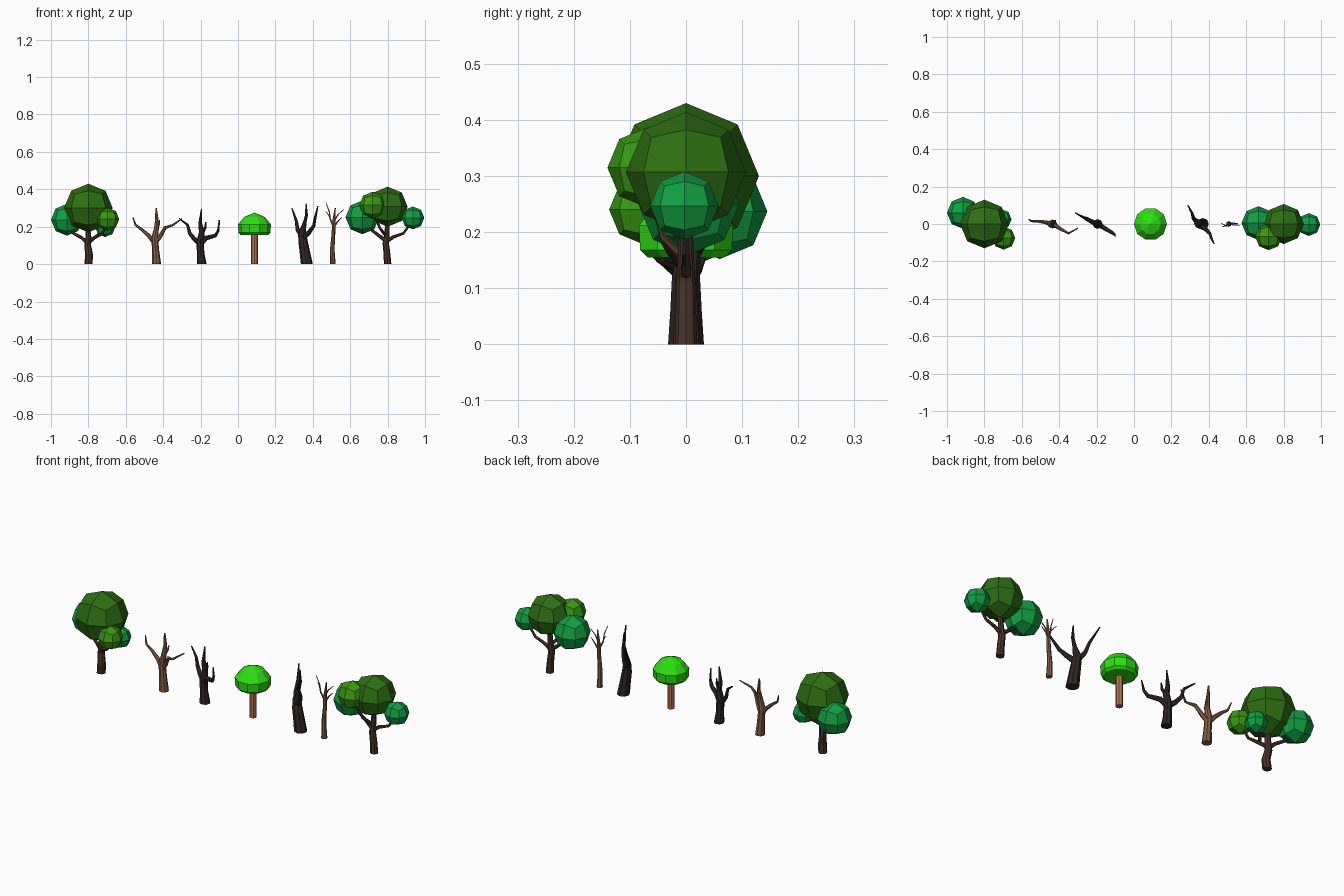
import bpy, bmesh, math
from mathutils import Vector


def mat(name, rgb):
    m = bpy.data.materials.new(name)
    m.diffuse_color = (*rgb, 1)
    return m


DARK = mat("dark_leaf", (0.026, 0.16, 0.006))
TEAL = mat("blue_green_leaf", (0.005, 0.35, 0.055))
LIGHT = mat("light_leaf", (0.04, 0.32, 0.005))
BRIGHT = mat("bright_leaf", (0.025, 0.75, 0.005))
BARK = mat("bark", (0.068, 0.033, 0.021))
BLACK = mat("dark_bark", (0.03, 0.02, 0.017))
BROWN = mat("brown_bark", (0.23, 0.11, 0.058))
ORANGE = mat("orange_bark", (0.5, 0.18, 0.08))


def finish(name, bm, m):
    bmesh.ops.recalc_face_normals(bm, faces=bm.faces)
    me = bpy.data.meshes.new(name)
    bm.to_mesh(me)
    bm.free()
    me.materials.append(m)
    ob = bpy.data.objects.new(name, me)
    bpy.context.collection.objects.link(ob)
    return ob


def leaf_ball(name, centre, r, m):
    """Cube divided once and rounded to a sphere."""
    bm = bmesh.new()
    bmesh.ops.create_cube(bm, size=2)
    bmesh.ops.subdivide_edges(bm, edges=bm.edges[:], cuts=1, use_grid_fill=True)
    for v in bm.verts:
        v.co = v.co.normalized() * r + Vector(centre)
    finish(name, bm, m)


def tube(bm, pts, sides):
    """Tapered tube through (x, y, z, radius) points."""
    ps = [Vector(p[:3]) for p in pts]
    rings = []
    for i, p in enumerate(ps):
        t = (ps[min(i + 1, len(ps) - 1)] - ps[max(i - 1, 0)]).normalized()
        if i == 0 and p.z == 0:
            t = Vector((0, 0, 1))
        u = t.cross(Vector((0, 1, 0))).normalized()
        v = u.cross(t)
        rings.append([bm.verts.new(p + pts[i][3] * (u * math.cos(a) + v * math.sin(a)))
                      for a in (math.tau * k / sides for k in range(sides))])
    for a, b in zip(rings, rings[1:]):
        for k in range(sides):
            j = (k + 1) % sides
            bm.faces.new((a[k], a[j], b[j], b[k]))
    bm.faces.new(rings[0])
    bm.faces.new(rings[-1])


def wood(name, x, m, trunk, branches):
    """Trunk and branches, with x measured from the tree's own centre."""
    bm = bmesh.new()
    for i, path in enumerate([trunk] + branches):
        tube(bm, [(p[0] + x, *p[1:]) for p in path], 8 if i == 0 else 6)
    finish(name, bm, m)


# left leafy tree
wood("left_tree_trunk", -0.80, BARK,
     [(0, -.005, 0, .022), (.004, -.008, .05, .021), (-.004, 0, .1, .018), (0, 0, .14, .016), (0, 0, .22, .012)],
     [[(-.002, 0, .11, .011), (-.035, .01, .14, .009), (-.08, .03, .165, .008), (-.11, .055, .21, .006)],
      [(0, 0, .115, .011), (.03, -.03, .14, .009), (.07, -.055, .16, .007), (.1, -.065, .21, .006)],
      [(.03, -.02, .14, .008), (.06, .01, .165, .006), (.09, .02, .19, .005)]])
leaf_ball("left_tree_crown", (-.80, 0, .30), .13, DARK)
leaf_ball("left_tree_side_leaves", (-.915, .06, .237), .085, TEAL)
leaf_ball("left_tree_front_leaves", (-.697, -.075, .24), .062, LIGHT)
leaf_ball("left_tree_low_leaves", (-.71, .025, .20), .055, TEAL)

# brown bare tree
wood("brown_bare_tree", -0.44, BROWN,
     [(.005, 0, 0, .024), (0, 0, .07, .019), (-.006, 0, .14, .018), (.004, 0, .19, .013), (.006, .01, .24, .009), (.002, .01, .3, .004)],
     [[(-.002, 0, .11, .014), (-.035, .01, .15, .011), (-.075, .015, .185, .008), (-.108, .015, .21, .006), (-.122, .025, .25, .003)],
      [(0, 0, .12, .014), (.025, -.012, .15, .011), (.05, -.028, .195, .009), (.09, -.05, .208, .006), (.14, -.022, .242, .003)],
      [(.004, 0, .18, .008), (.018, .015, .215, .005), (.02, .02, .235, .003)]])

# dark bare tree
wood("dark_bare_tree", -0.20, BLACK,
     [(.006, 0, 0, .026), (0, 0, .06, .02), (-.002, 0, .12, .02), (.006, 0, .17, .015), (-.002, 0, .22, .01), (.005, 0, .296, .003)],
     [[(-.002, 0, .11, .015), (-.035, .018, .135, .012), (-.058, .03, .165, .01), (-.07, .035, .21, .007), (-.115, .06, .245, .003)],
      [(0, 0, .11, .016), (.03, -.015, .14, .013), (.08, -.045, .153, .01), (.095, -.055, .18, .007), (.1, -.065, .236, .003)],
      [(.005, 0, .16, .01), (.025, -.01, .195, .007), (.028, -.01, .225, .003)]])

# round topped tree in the middle
bm = bmesh.new()
tube(bm, [(.088, 0, 0, .018), (.088, 0, .17, .018)], 8)
finish("round_tree_trunk", bm, ORANGE)
bm = bmesh.new()
tube(bm, [(.088, 0, .155, .072), (.088, 0, .168, .086), (.088, 0, .212, .088),
          (.088, 0, .252, .055), (.088, 0, .275, .001)], 10)
finish("round_tree_crown", bm, BRIGHT)

# forked dark tree
wood("forked_dark_tree", 0.36, BLACK,
     [(.008, 0, 0, .032), (-.002, 0, .06, .028), (-.012, 0, .12, .025), (-.018, .005, .165, .021), (-.004, 0, .22, .01),
      (.006, 0, .26, .008), (.004, 0, .325, .003)],
     [[(-.018, .005, .15, .014), (-.042, .03, .185, .011), (-.048, .055, .23, .008), (-.072, .1, .3, .003)],
      [(-.012, 0, .14, .016), (.02, -.025, .17, .012), (.045, -.05, .205, .009), (.053, -.075, .25, .007), (.067, -.105, .31, .003)]])

# slim twiggy tree
wood("slim_twig_tree", 0.51, BROWN,
     [(-.003, 0, 0, .015), (-.006, 0, .08, .012), (0, 0, .16, .01), (.002, 0, .23, .008), (.01, 0, .3, .003)],
     [[(0, 0, .2, .005), (-.018, -.01, .245, .004), (-.022, -.01, .28, .003), (-.04, -.016, .33, .0015)],
      [(0, 0, .19, .005), (.02, .005, .225, .004), (.045, .002, .25, .0015)],
      [(.003, 0, .23, .005), (.025, -.005, .265, .003), (.055, -.006, .292, .0015)],
      [(-.018, -.01, .25, .003), (-.035, .0, .275, .002), (-.045, .005, .28, .0015)]])

# right leafy tree
wood("right_tree_trunk", 0.80, BARK,
     [(0, 0, 0, .02), (-.004, 0, .06, .018), (-.01, 0, .11, .017), (-.004, 0, .16, .014), (0, 0, .25, .01)],
     [[(-.008, 0, .12, .011), (.03, 0, .145, .009), (.085, 0, .165, .007), (.11, 0, .2, .006), (.13, 0, .23, .005)],
      [(-.01, 0, .125, .011), (-.05, .005, .155, .009), (-.11, .005, .2, .006)],
      [(-.008, 0, .15, .009), (-.04, -.04, .19, .007), (-.07, -.06, .26, .005)]])
leaf_ball("right_tree_crown", (.80, 0, .307), .107, DARK)
leaf_ball("right_tree_inner_leaves", (.665, .005, .25), .09, TEAL)
leaf_ball("right_tree_front_leaves", (.72, -.068, .315), .072, LIGHT)
leaf_ball("right_tree_outer_leaves", (.935, -.003, .247), .061, TEAL)
